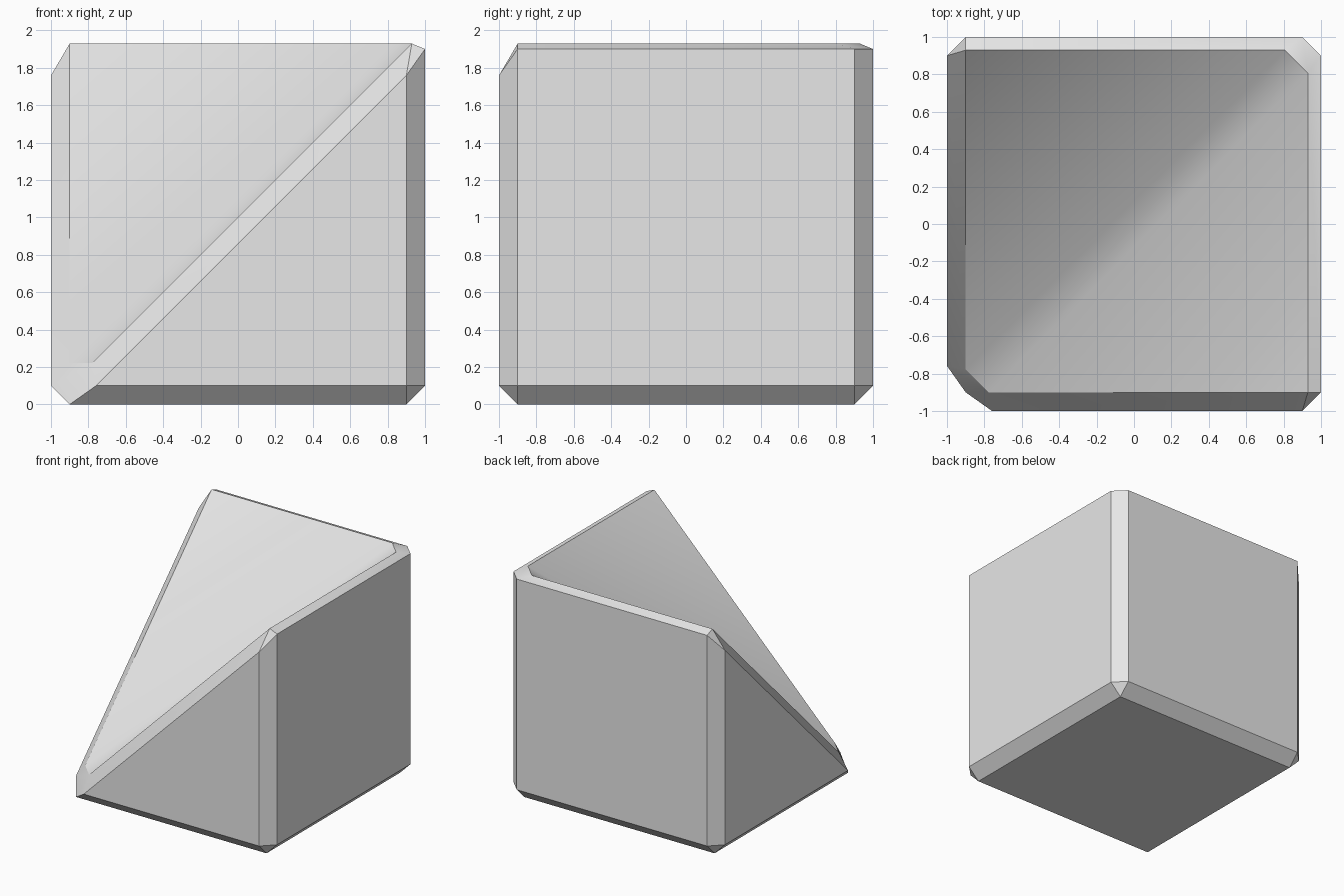
import bpy
import bmesh
import math

default_cube = bpy.data.objects.get("Cube")
if default_cube:
    bpy.data.objects.remove(default_cube, do_unlink=True)

# One plain grey for the whole block
grey = bpy.data.materials.new("light_grey")
grey.use_nodes = True
grey.diffuse_color = (0.8, 0.8, 0.8, 1)
grey.node_tree.nodes["Principled BSDF"].inputs["Base Color"].default_value = (0.8, 0.8, 0.8, 1)

# Cube without its low front corner: two slopes meet in a diagonal valley
bm = bmesh.new()
corner = {
    name: bm.verts.new(co) for name, co in {
        "low": (-1, -1, 0), "front": (1, -1, 0), "back": (1, 1, 0), "side": (-1, 1, 0),
        "front_top": (1, -1, 2), "back_top": (1, 1, 2), "side_top": (-1, 1, 2),
    }.items()
}
for names in (
    "low side back front",              # base
    "low front front_top",              # front wall
    "front back back_top front_top",    # left wall
    "back side side_top back_top",      # rear wall
    "side low side_top",                # right wall
    "low front_top back_top",           # slope rising to the left
    "low back_top side_top",            # slope rising to the rear
):
    bm.faces.new([corner[n] for n in names.split()])
bmesh.ops.recalc_face_normals(bm, faces=bm.faces[:])

mesh = bpy.data.meshes.new("corner_ramp_block")
bm.to_mesh(mesh)
bm.free()
mesh.materials.append(grey)
block = bpy.data.objects.new("corner_ramp_block", mesh)
bpy.context.collection.objects.link(block)
bpy.context.view_layer.objects.active = block
block.select_set(True)

# Chamfer every edge, including the valley
bevel = block.modifiers.new("chamfer", "BEVEL")
bevel.limit_method = "NONE"
bevel.offset_type = "OFFSET"
bevel.width = 0.1
bevel.segments = 1
bevel.use_clamp_overlap = False
bpy.ops.object.modifier_apply(modifier=bevel.name)

# Blend the valley softly, keep the chamfers crisp
bpy.ops.object.shade_smooth_by_angle(angle=math.radians(32))
